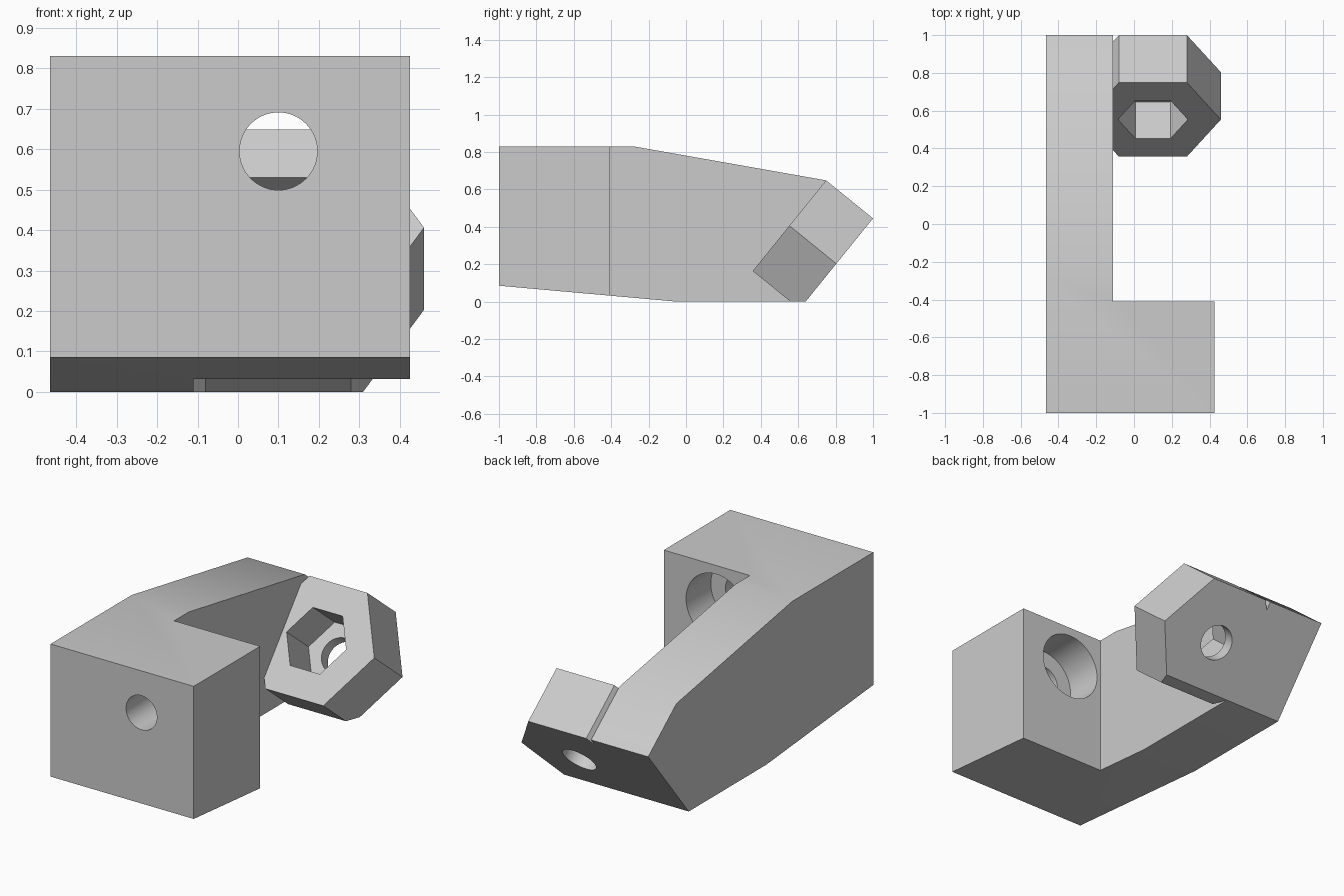
import bpy, bmesh, math
from mathutils import Vector, Matrix

cube = bpy.data.objects.get("Cube")
if cube:
    bpy.data.objects.remove(cube, do_unlink=True)

grey = bpy.data.materials.new("plain grey")
grey.use_nodes = True
COLOR = (0.6, 0.6, 0.6, 1)
grey.diffuse_color = COLOR
grey.node_tree.nodes["Principled BSDF"].inputs["Base Color"].default_value = COLOR

LEFT, INNER, RIGHT = -0.465, -0.11, 0.425
HOLE_X, HOLE_R = 0.10, 0.096
BLOCK_BACK = -0.41

# Frame of the tilted hexagonal socket
tilt = math.radians(51)
up = Vector((0, math.cos(tilt), math.sin(tilt)))
axis = Vector((0, math.sin(tilt), -math.cos(tilt)))
HEX_R, THICK = 0.36, 0.323
top_back = Vector((HOLE_X, 1.0, 0.445))
top_front = top_back - axis * THICK
centre = top_front - up * HEX_R * math.cos(math.pi / 6)
foot = top_back - up * (top_back.z / up.z)


def to_object(name, bm):
    bmesh.ops.recalc_face_normals(bm, faces=bm.faces)
    mesh = bpy.data.meshes.new(name)
    bm.to_mesh(mesh)
    bm.free()
    mesh.materials.append(grey)
    obj = bpy.data.objects.new(name, mesh)
    bpy.context.collection.objects.link(obj)
    return obj


def prism(name, sides, radius, start, direction, depth):
    """Regular prism from start along direction, with a corner pointing to x."""
    bm = bmesh.new()
    bmesh.ops.create_cone(bm, cap_ends=True, segments=sides, radius1=radius,
                          radius2=radius, depth=depth)
    # Columns are the directions of the local axes
    side = Vector((1, 0, 0))
    frame = Matrix((side, direction.cross(side), direction)).transposed().to_4x4()
    turn = Matrix.Rotation(math.pi / 2, 4, "Z")
    bmesh.ops.transform(bm, verts=bm.verts, matrix=Matrix.Translation(
        start + direction * depth / 2) @ frame @ turn)
    return to_object(name, bm)


def combine(target, other, operation):
    mod = target.modifiers.new(operation, "BOOLEAN")
    mod.operation, mod.object, mod.solver = operation, other, "EXACT"
    bpy.context.view_layer.objects.active = target
    bpy.ops.object.modifier_apply(modifier=mod.name)
    bpy.data.objects.remove(other, do_unlink=True)


# Arm: side profile extruded across x
profile = [(-1, 0.83), (-0.28, 0.83), top_front.yz, top_back.yz, foot.yz,
           (-0.05, 0), (-1, 0.085)]
bm = bmesh.new()
face = bm.faces.new([bm.verts.new((LEFT, y, z)) for y, z in profile])
ext = bmesh.ops.extrude_face_region(bm, geom=[face])["geom"]
bmesh.ops.translate(bm, vec=(INNER - LEFT, 0, 0),
                    verts=[v for v in ext if isinstance(v, bmesh.types.BMVert)])
bm.faces.ensure_lookup_table()

# Block: front part of the arm's inner face pulled out sideways
inner = [f for f in bm.faces if all(abs(v.co.x - INNER) < 1e-5 for v in f.verts)]
geom = inner + list(inner[0].edges) + list(inner[0].verts)
bmesh.ops.bisect_plane(bm, geom=geom, plane_co=(0, BLOCK_BACK, 0), plane_no=(0, 1, 0))
front = [f for f in bm.faces if all(abs(v.co.x - INNER) < 1e-5
         and v.co.y < BLOCK_BACK + 1e-4 for v in f.verts)]
ext = bmesh.ops.extrude_face_region(bm, geom=front)["geom"]
bmesh.ops.delete(bm, geom=[f for f in front if f.is_valid], context="FACES_ONLY")
bmesh.ops.translate(bm, vec=(RIGHT - INNER, 0, 0),
                    verts=[v for v in ext if isinstance(v, bmesh.types.BMVert)])
bmesh.ops.dissolve_limit(bm, angle_limit=0.001, verts=bm.verts, edges=bm.edges)
bracket = to_object("bracket", bm)

# Hexagonal socket body, trimmed flat at the ground
socket = prism("socket", 6, HEX_R, centre, axis, THICK)
bm = bmesh.new()
bm.from_mesh(socket.data)
cut = bmesh.ops.bisect_plane(bm, geom=bm.verts[:] + bm.edges[:] + bm.faces[:],
                             plane_co=(0, 0, 0), plane_no=(0, 0, -1), clear_outer=True)
bmesh.ops.holes_fill(bm, edges=[e for e in bm.edges if e.is_boundary])
bmesh.ops.recalc_face_normals(bm, faces=bm.faces)
bm.to_mesh(socket.data)
bm.free()
combine(bracket, socket, "UNION")

# Nut pocket and bolt hole through the socket
combine(bracket, prism("pocket", 6, 0.185, centre - axis * 0.1, axis, 0.35), "DIFFERENCE")
combine(bracket, prism("bolt_hole", 64, HOLE_R, centre - axis * 0.05, axis, 0.6), "DIFFERENCE")

# Hole through the block with a wide counterbore at its back
forward = Vector((0, 1, 0))
combine(bracket, prism("block_hole", 64, HOLE_R, Vector((HOLE_X, -1.1, 0.595)),
                       forward, 0.8), "DIFFERENCE")
combine(bracket, prism("counterbore", 64, 0.187, Vector((HOLE_X, BLOCK_BACK - 0.22, 0.595)),
                       forward, 0.4), "DIFFERENCE")

bpy.ops.object.select_all(action="DESELECT")
bracket.select_set(True)
bpy.context.view_layer.objects.active = bracket
bpy.ops.object.shade_smooth_by_angle(angle=math.radians(30))
